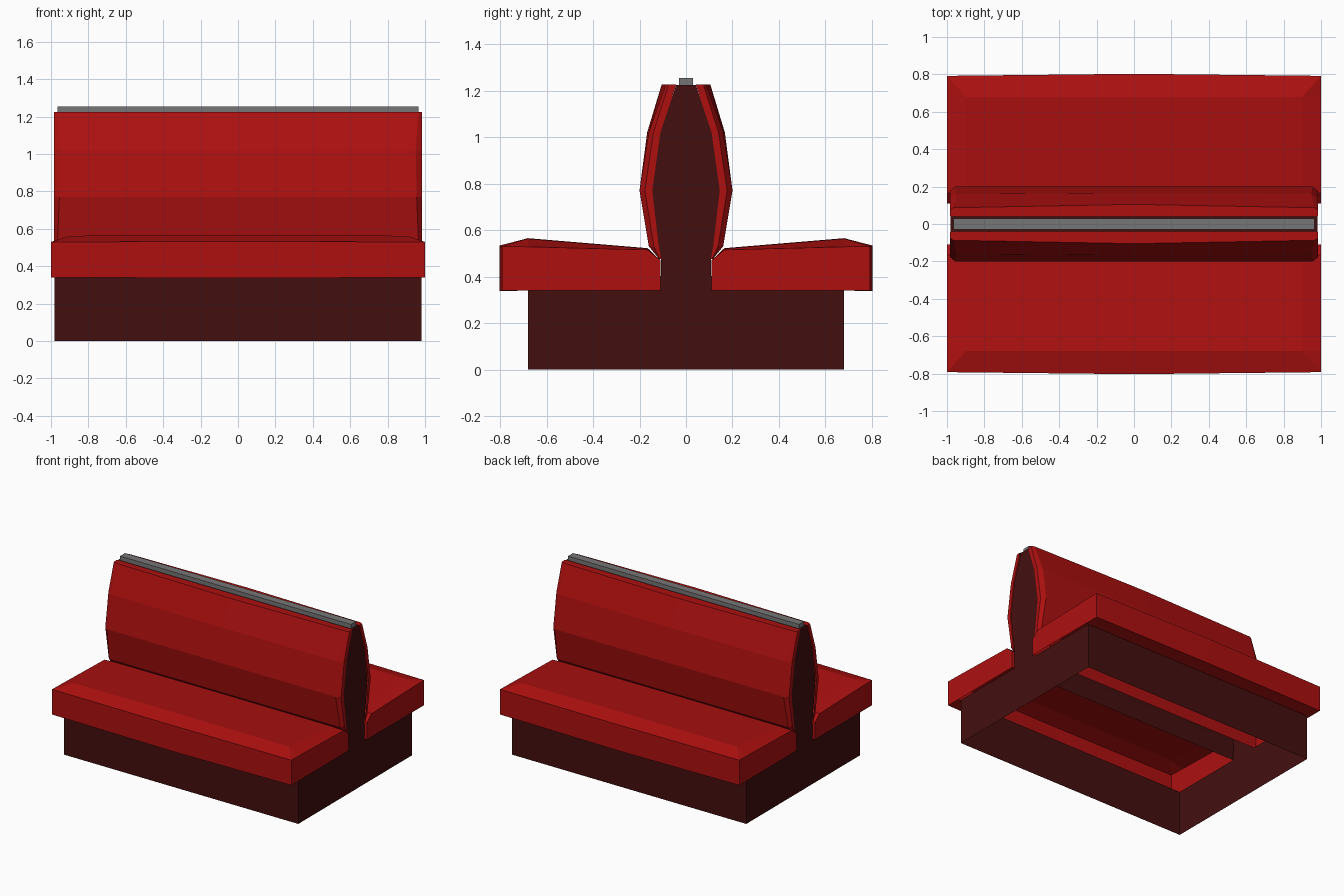
import bpy, bmesh

if "Cube" in bpy.data.objects:
    bpy.data.objects.remove(bpy.data.objects["Cube"])


def material(name, rgb):
    m = bpy.data.materials.new(name)
    m.diffuse_color = (*rgb, 1)
    m.use_nodes = True
    m.node_tree.nodes["Principled BSDF"].inputs["Base Color"].default_value = m.diffuse_color
    return m


RED = material("red upholstery", (0.42, 0.005, 0.005))
DARK = material("dark red frame", (0.056, 0.0045, 0.0045))
GREY = material("grey metal", (0.18, 0.18, 0.18))


def finish(bm, name, mat, mirror=False):
    bmesh.ops.remove_doubles(bm, verts=bm.verts[:], dist=0.0005)
    bmesh.ops.recalc_face_normals(bm, faces=bm.faces[:])
    me = bpy.data.meshes.new(name)
    bm.to_mesh(me)
    bm.free()
    me.materials.append(mat)
    ob = bpy.data.objects.new(name, me)
    bpy.context.collection.objects.link(ob)
    if mirror:  # matching part on the other side
        mod = ob.modifiers.new("Mirror", 'MIRROR')
        mod.use_axis = (False, True, False)
        mod.use_mirror_merge = False
    return ob


def loft(name, half, mat, caps=True, mirror=False):
    """Skin sections from the right end to the middle, repeated to the left end."""
    sections = half + [[(-x, y, z) for x, y, z in s]
                       for s in reversed(half) if s[0][0] > 0]
    bm = bmesh.new()
    grid = [[bm.verts.new(p) for p in s] for s in sections]
    for a, b in zip(grid, grid[1:]):
        for i in range(len(a) - 1):
            bm.faces.new((a[i], a[i + 1], b[i + 1], b[i]))
    if caps:
        bm.faces.new(grid[0])
        bm.faces.new(grid[-1])
    return finish(bm, name, mat, mirror)


# Base: hollow frame, open underneath
bm = bmesh.new()
loop = [(-.98, -.68), (.98, -.68), (.98, .68), (-.98, .68)]
for (x0, y0), (x1, y1) in zip(loop, loop[1:] + loop[:1]):
    bm.faces.new([bm.verts.new(p) for p in
                  ((x0, y0, 0), (x1, y1, 0), (x1, y1, .34), (x0, y0, .34))])
finish(bm, "base", DARK)

# Core of the backrest, with shaped end panels
core = [(.11, .34), (.107, .475), (.117, .53), (.145, .77), (.11, 1.02), (.042, 1.223)]
core = core + [(-y, z) for y, z in reversed(core)]
loft("backrest_core", [[(.98, y, z) for y, z in core]], DARK)

# Seats: bevelled top, slightly bowed front, overhanging rim, hollow below
ends = [(1, .68, .34), (1, .792, .34), (1, .792, .53), (1, .68, .528),
        (1, .165, .515), (1, .11, .47), (1, .11, .34)]
inner = [(1, .68, .34), (1, .792, .34), (1, .792, .53), (.9, .68, .563),
         (.9, .165, .52), (1, .11, .47), (1, .11, .34)]
middle = [(0, .68, .34), (0, .803, .337), (0, .803, .533), (0, .68, .565),
          (0, .165, .522), (0, .11, .47), (0, .11, .34)]
loft("seats", [ends, inner, middle], RED, mirror=True)

# Backrest cushions: z, core edge y, end face y, front y, middle front y, front x
rows = [(.475, .107, .112, .115, .115, .97),
        (.53, .117, .138, .16, .16, .965),
        (.77, .145, .177, .20, .20, .955),
        (1.02, .11, .14, .16, .167, .95),
        (1.225, .042, .075, .087, .105, .965)]
cap = [(r[5], r[1], r[0]) for r in rows[-1:]]
edge = [(.985, r[1], r[0]) for r in rows] + [(.985, .042, 1.225)]
side = [(.985, r[2], r[0]) for r in rows] + [(.985, .042, 1.225)]
front = [(r[5], r[3], r[0]) for r in rows] + cap
centre = [(0, r[4], r[0]) for r in rows] + [(0, .042, 1.225)]
loft("backrest_cushions", [edge, side, front, centre], RED, caps=False, mirror=True)

# Metal rail along the top
bm = bmesh.new()
bmesh.ops.create_cube(bm, size=1)
for v in bm.verts:
    v.co = (v.co.x * 1.93, v.co.y * .06, 1.235 + v.co.z * .04)
finish(bm, "top_rail", GREY)
